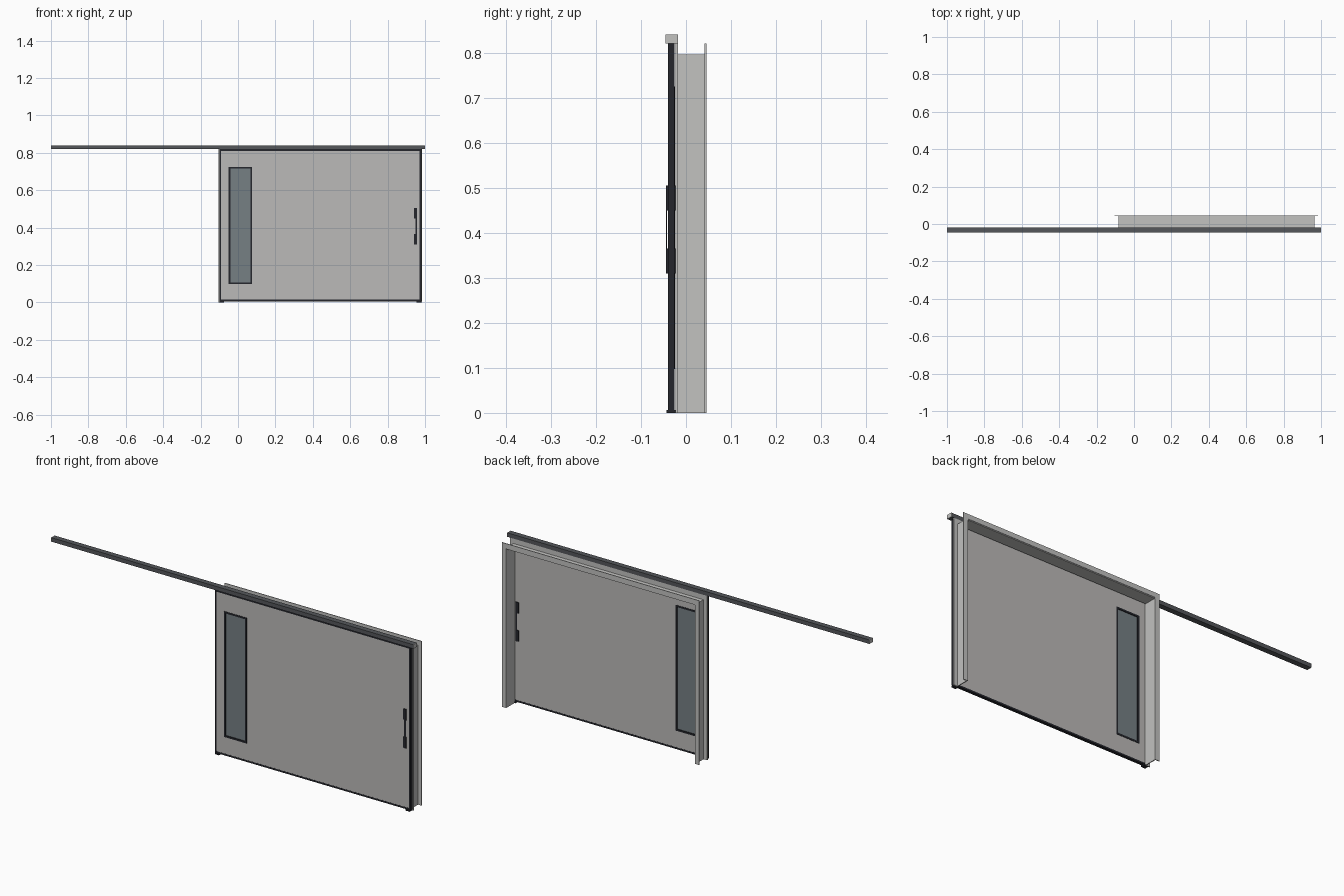
import bpy
import bmesh

if "Cube" in bpy.data.objects:
    bpy.data.objects.remove(bpy.data.objects["Cube"])


def material(name, color):
    m = bpy.data.materials.new(name)
    m.use_nodes = True
    m.diffuse_color = (*color, 1)
    m.node_tree.nodes["Principled BSDF"].inputs["Base Color"].default_value = (*color, 1)
    return m


panel_grey = material("panel grey", (0.50, 0.49, 0.48))
frame_grey = material("frame grey", (0.54, 0.54, 0.53))
rail_grey = material("rail grey", (0.09, 0.095, 0.105))
trim_black = material("trim black", (0.018, 0.019, 0.025))
glass_blue = material("glass blue grey", (0.18, 0.215, 0.23))


def boxes(name, mat, *extents):
    """One object from boxes given as (x range, y range, z range)."""
    bm = bmesh.new()
    for ext in extents:
        made = bmesh.ops.create_cube(bm, size=1)["verts"]
        for v in made:
            v.co = [a + (b - a) * (c + 0.5) for (a, b), c in zip(ext, v.co)]
    mesh = bpy.data.meshes.new(name)
    bm.to_mesh(mesh)
    bm.free()
    mesh.materials.append(mat)
    obj = bpy.data.objects.new(name, mesh)
    bpy.context.collection.objects.link(obj)
    return obj


def border(x, y, z, w, bottom=True):
    """Bars of width w just inside a rectangle."""
    (x0, x1), (z0, z1) = x, z
    low = z0 + w if bottom else z0
    bars = [((x0, x0 + w), y, (low, z1 - w)), ((x1 - w, x1), y, (low, z1 - w)),
            (x, y, (z1 - w, z1))]
    if bottom:
        bars.append((x, y, (z0, z0 + w)))
    return bars


# Overhead track with pale end caps
boxes("track_rail", rail_grey, ((-0.997, 0.997), (-0.045, -0.018), (0.82, 0.84)))
boxes("track_end_caps", frame_grey,
      *[(e, (-0.045, -0.018), (0.82, 0.84)) for e in ((-1, -0.997), (0.997, 1))])

# Sliding leaf, built around the window opening
door_x, door_z = (-0.10, 0.98), (0.006, 0.82)
win_x, win_z = (-0.05, 0.076), (0.098, 0.725)
leaf_y = (-0.039, -0.026)
boxes("door_panel", panel_grey,
      ((door_x[0] + 0.008, win_x[0]), leaf_y, (0.012, 0.812)),
      ((win_x[1], door_x[1] - 0.008), leaf_y, (0.012, 0.812)),
      (win_x, leaf_y, (0.012, win_z[0])),
      (win_x, leaf_y, (win_z[1], 0.812)))
boxes("door_edge_trim", trim_black, *border(door_x, (-0.0395, -0.0255), door_z, 0.009))
boxes("window_trim", trim_black, *border(win_x, (-0.0405, -0.0245), win_z, 0.009))
boxes("window_glass", glass_blue,
      ((win_x[0] + 0.009, win_x[1] - 0.009), (-0.037, -0.028),
       (win_z[0] + 0.009, win_z[1] - 0.009)))

# Pull handles: two end plates and a slim bar on each face
for side, face, out in (("front", -0.039, -1), ("back", -0.026, 1)):
    near, far = face, face + out * 0.003
    tip = face + out * 0.005
    plate_y = (min(near, far), max(near, far))
    bar_y = (min(far, tip), max(far, tip))
    boxes(side + "_handle", trim_black,
          ((0.941, 0.957), plate_y, (0.31, 0.365)),
          ((0.941, 0.957), plate_y, (0.45, 0.505)),
          ((0.948, 0.957), bar_y, (0.31, 0.505)))

# Channel-shaped door frame: reveal with a flange at the front and the back
boxes("frame_reveal", frame_grey,
      *border((-0.084, 0.965), (-0.019, 0.043), (0, 0.796), 0.004, bottom=False))
for side, y in (("front", (-0.023, -0.018)), ("back", (0.0415, 0.045))):
    boxes(side + "_frame_flange", frame_grey,
          *border((-0.104, 0.985), y, (0, 0.82), 0.024, bottom=False))

# Floor guides under the leaf corners
boxes("floor_guides", trim_black,
      *[(x, (-0.043, -0.02), (0, 0.006)) for x in ((-0.098, -0.075), (0.955, 0.978))])
